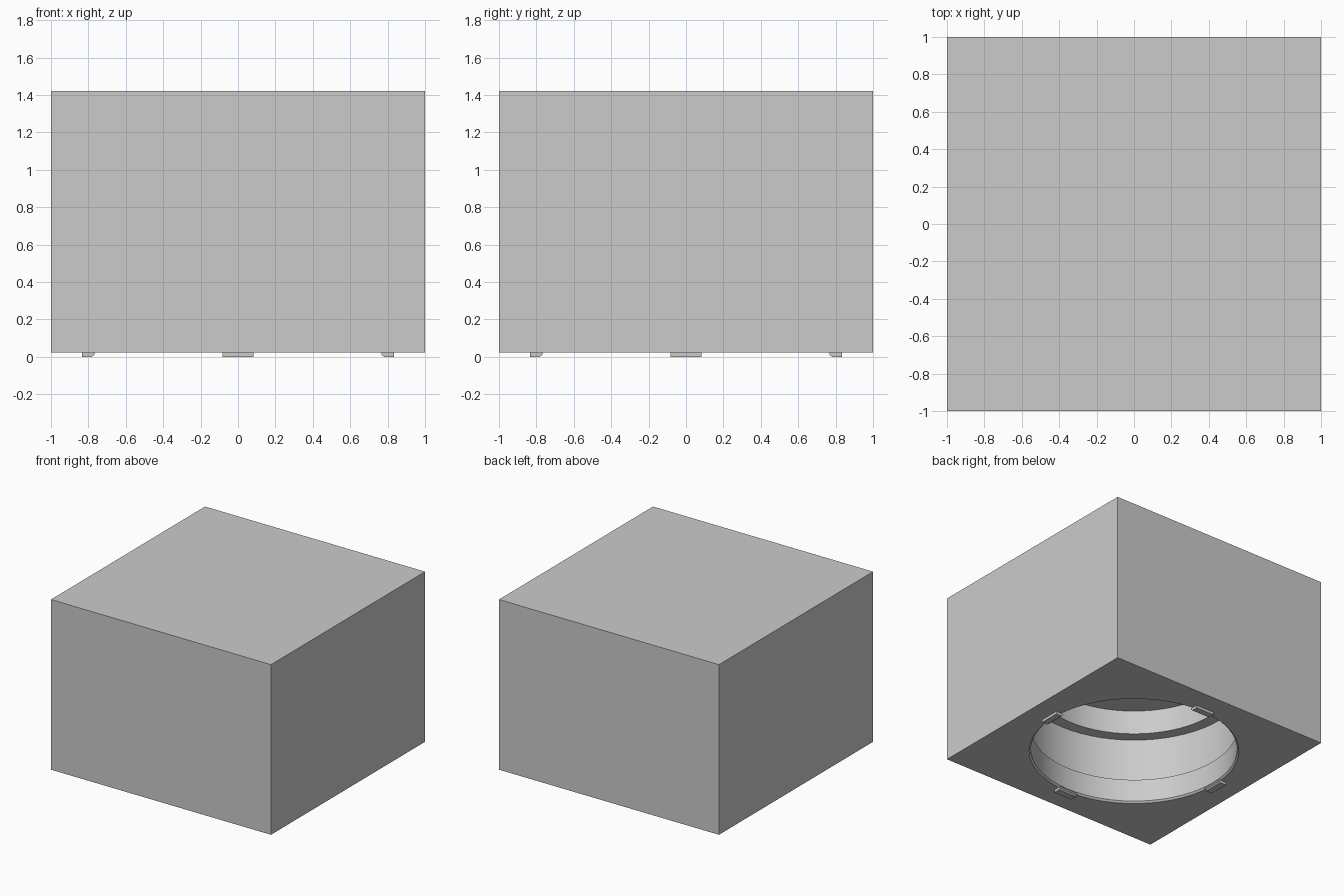
import bpy, bmesh, math

if "Cube" in bpy.data.objects:
    bpy.data.objects.remove(bpy.data.objects["Cube"])

N = 64  # ring resolution (multiple of 8, so square corners land on vertices)


def finish(bm, name, angle=20):
    bmesh.ops.recalc_face_normals(bm, faces=bm.faces)
    mesh = bpy.data.meshes.new(name)
    bm.to_mesh(mesh)
    bm.free()
    obj = bpy.data.objects.new(name, mesh)
    bpy.context.collection.objects.link(obj)
    bpy.ops.object.select_all(action='DESELECT')
    obj.select_set(True)
    bpy.context.view_layer.objects.active = obj
    bpy.ops.object.shade_smooth_by_angle(angle=math.radians(angle))
    return obj


def ring(bm, radius, z, square=False):
    verts = []
    for i in range(N):
        a = 2 * math.pi * i / N
        c, s = math.cos(a), math.sin(a)
        k = radius / max(abs(c), abs(s)) if square else radius
        verts.append(bm.verts.new((c * k, s * k, z)))
    return verts


# Block with a round socket in the underside: chamfered lip, undercut, step, ceiling
bm = bmesh.new()
profile = [(1, 1.42, True), (1, 0.022, True), (0.79, 0.022), (0.777, 0.036),
           (0.777, 0.22), (0.84, 0.22), (0.84, 0.602), (0.745, 0.602), (0.745, 0.80)]
rings = [ring(bm, *p) for p in profile]
for a, b in zip(rings, rings[1:]):
    for i in range(N):
        j = (i + 1) % N
        bm.faces.new((a[i], a[j], b[j], b[i]))
bm.faces.new(rings[0])
bm.faces.new(rings[-1])
finish(bm, "cube_block")

# Four small bevelled clips around the socket rim
section = [(0.833, 0.024), (0.833, 0.0), (0.782, 0.0), (0.767, 0.011), (0.767, 0.024)]
for k, side in enumerate(("right", "back", "left", "front")):
    a = k * math.pi / 2
    c, s = math.cos(a), math.sin(a)
    bm = bmesh.new()
    ends = [[bm.verts.new((r * c - w * s, r * s + w * c, z)) for r, z in section]
            for w in (-0.083, 0.083)]
    n = len(section)
    for i in range(n):
        j = (i + 1) % n
        bm.faces.new((ends[0][i], ends[0][j], ends[1][j], ends[1][i]))
    for e in ends:
        bm.faces.new(e)
    finish(bm, "rim_clip_" + side)
